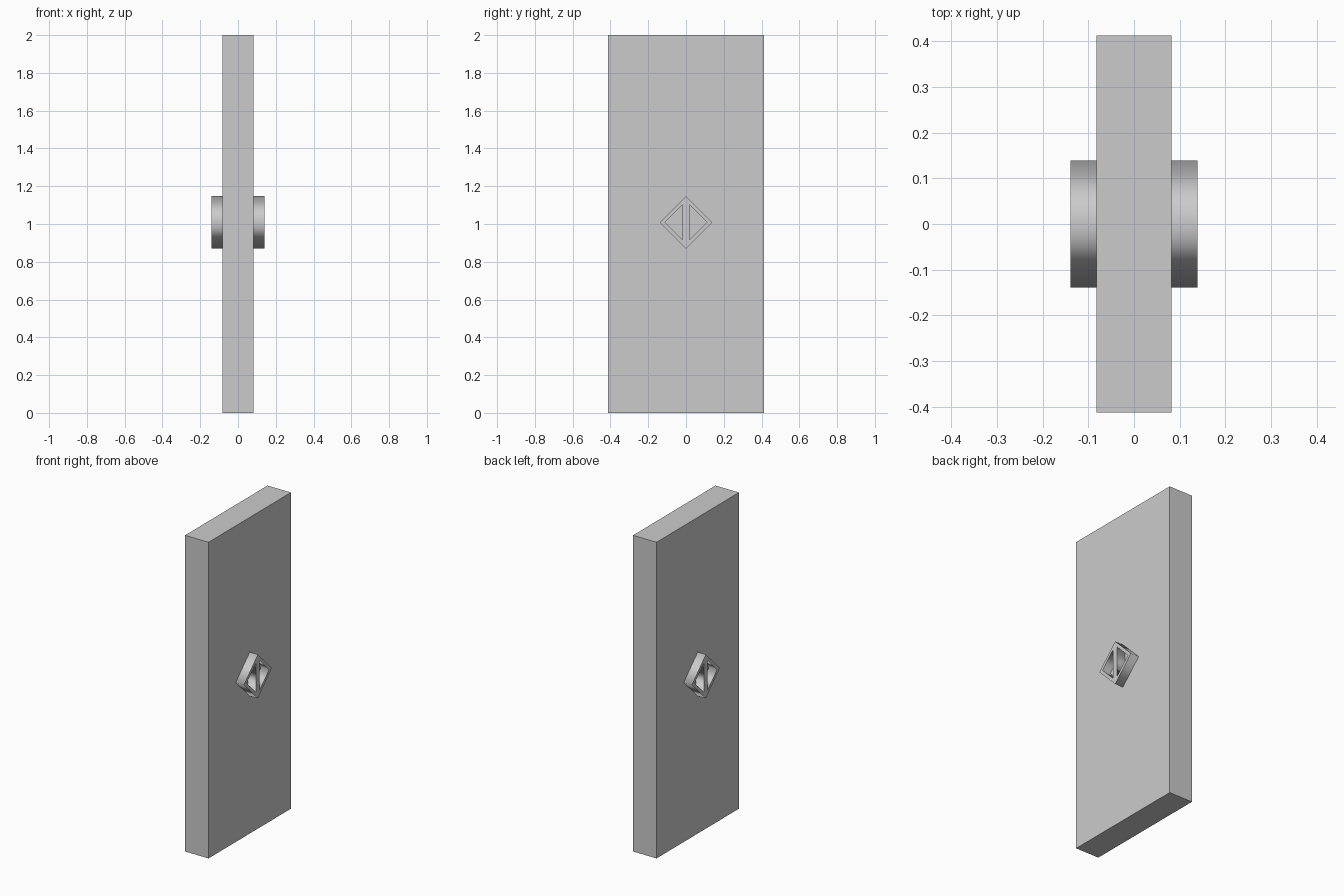
import bpy
from math import radians

cube = bpy.data.objects.get("Cube")
if cube:
    bpy.data.objects.remove(cube, do_unlink=True)

# One plain grey for everything
grey = bpy.data.materials.new("plain_grey")
grey.use_nodes = True
colour = (0.6, 0.6, 0.6, 1)
grey.diffuse_color = colour
grey.node_tree.nodes["Principled BSDF"].inputs["Base Color"].default_value = colour

HALF_THICK, HALF_WIDTH, HEIGHT = 0.082, 0.412, 2.0
HANDLE_OUT, HANDLE_Z = 0.139, 1.009
RADIUS, INNER, BAR = 0.139, 0.112, 0.018

# Door slab
bpy.ops.mesh.primitive_cube_add(size=1, location=(0, 0, HEIGHT / 2))
door = bpy.context.object
door.name = "door_slab"
door.scale = (2 * HALF_THICK, 2 * HALF_WIDTH, HEIGHT)
bpy.ops.object.transform_apply(location=False, rotation=False, scale=True)
door.data.materials.append(grey)


def add_handle(name, side):
    """Diamond handle with two triangular openings, standing out along x."""
    curve = bpy.data.curves.new(name, "CURVE")
    curve.dimensions = "2D"
    curve.fill_mode = "BOTH"
    depth = HANDLE_OUT - HALF_THICK
    curve.extrude = depth / 2
    r, rise = RADIUS, INNER - BAR
    outlines = [[(r, 0), (0, r), (-r, 0), (0, -r)]]
    outlines += [[(s * INNER, 0), (s * BAR, rise), (s * BAR, -rise)] for s in (-1, 1)]
    for points in outlines:
        spline = curve.splines.new("POLY")
        spline.points.add(len(points) - 1)
        for p, (u, v) in zip(spline.points, points):
            p.co = (u, v, 0, 1)
        spline.use_cyclic_u = True
    handle = bpy.data.objects.new(name, curve)
    bpy.context.collection.objects.link(handle)
    handle.location = (side * (HALF_THICK + depth / 2), 0, HANDLE_Z)
    handle.rotation_euler = (radians(90), 0, radians(90))
    curve.materials.append(grey)
    bpy.ops.object.select_all(action="DESELECT")
    handle.select_set(True)
    bpy.context.view_layer.objects.active = handle
    bpy.ops.object.convert(target="MESH")
    bpy.context.object.name = name


# Handles on both faces
add_handle("left_handle", 1)
add_handle("right_handle", -1)
